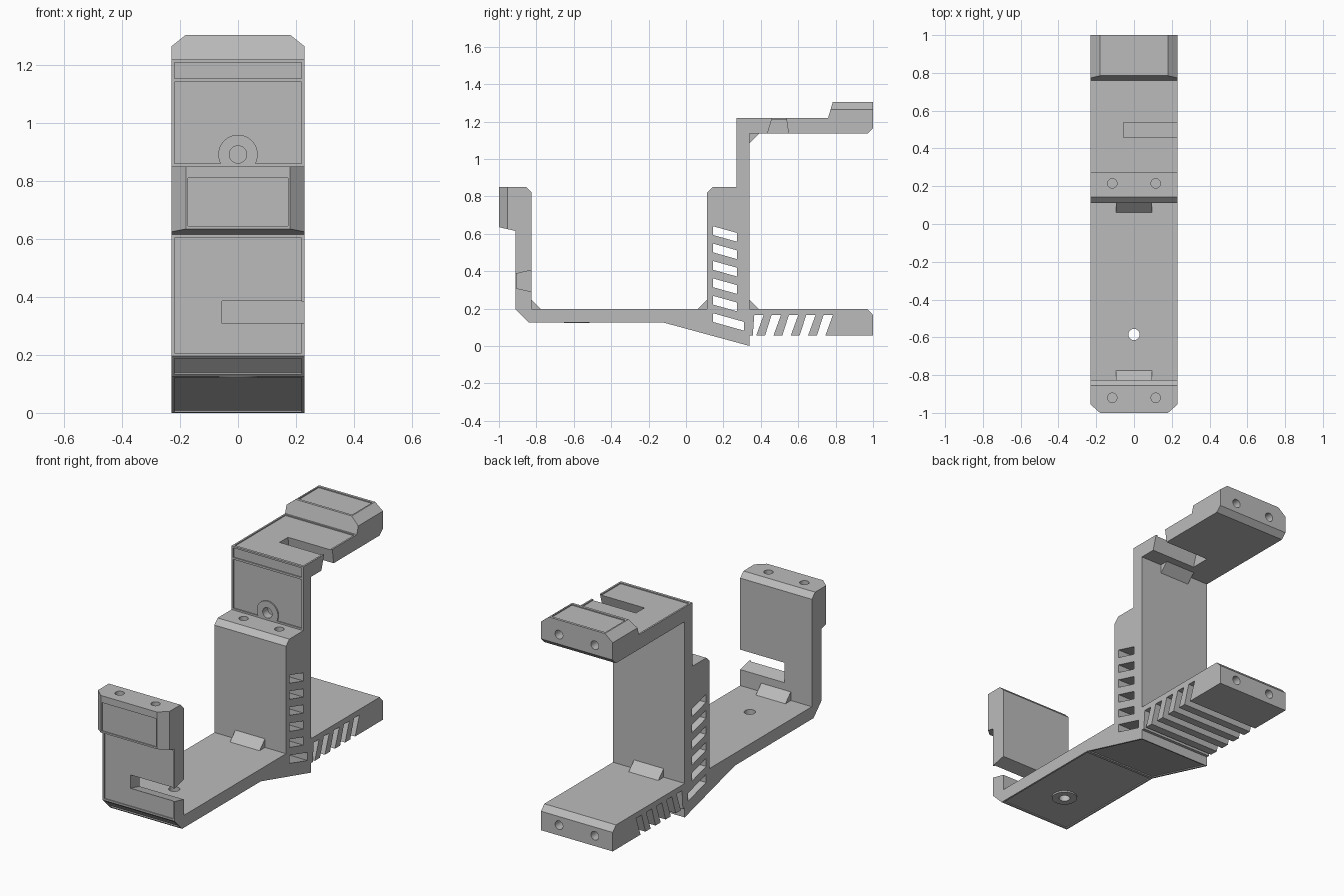
import bpy, bmesh, math
from mathutils import Vector, Matrix

cube = bpy.data.objects.get("Cube")
if cube:
    bpy.data.objects.remove(cube, do_unlink=True)

grey = bpy.data.materials.new("plain_grey")
grey.use_nodes = True
grey.diffuse_color = (0.5, 0.5, 0.5, 1)
grey.node_tree.nodes["Principled BSDF"].inputs["Base Color"].default_value = (0.5, 0.5, 0.5, 1)

W = 0.23  # half width of the bracket


def prism(bm, points, lo, hi, axis="x"):
    """Extrude a 2D outline along an axis."""
    place = {"x": lambda a, b, t: (t, a, b),
             "y": lambda a, b, t: (a, t, b),
             "z": lambda a, b, t: (a, b, t)}[axis]
    ends = [[bm.verts.new(place(a, b, t)) for a, b in points] for t in (lo, hi)]
    faces = [bm.faces.new(e) for e in ends]
    n = len(points)
    for i in range(n):
        j = (i + 1) % n
        faces.append(bm.faces.new((ends[0][i], ends[0][j], ends[1][j], ends[1][i])))
    bmesh.ops.recalc_face_normals(bm, faces=faces)


def panel(bm, p, q, half):
    """Shallow recess on the outer side running from p to q in the side outline."""
    p, q = Vector(p), Vector(q)
    d = (q - p).normalized()
    n = Vector((-d.y, d.x))
    prism(bm, [p + n * 0.03, q + n * 0.03, q - n * 0.006, p - n * 0.006], -half, half)


def rod(bm, centre, radius, length, axis):
    turn = Matrix.Rotation(math.pi / 2, 4, "X") if axis == "y" else Matrix()
    bmesh.ops.create_cone(bm, cap_ends=True, segments=32, radius1=radius, radius2=radius,
                          depth=length, matrix=Matrix.Translation(centre) @ turn)


def gusset(bm, y, z, sy, sz):
    """Corner wedge, slightly embedded in the walls."""
    s, e = 0.05, 0.02
    prism(bm, [(y + sy * s, z), (y, z + sz * s), (y - sy * e, z + sz * s),
               (y - sy * e, z - sz * e), (y + sy * s, z - sz * e)], -0.095, 0.095)


def make(name, bm):
    mesh = bpy.data.meshes.new(name)
    bm.to_mesh(mesh)
    bm.free()
    obj = bpy.data.objects.new(name, mesh)
    bpy.context.collection.objects.link(obj)
    mesh.materials.append(grey)
    return obj


def combine(body, bm, name, operation):
    tool = make(name, bm)
    tool.hide_render = True
    mod = body.modifiers.new(name, "BOOLEAN")
    mod.operation, mod.object, mod.solver = operation, tool, "EXACT"
    mod.use_self = True
    bpy.context.view_layer.objects.active = body
    bpy.ops.object.modifier_apply(modifier=name)
    bpy.data.objects.remove(tool, do_unlink=True)


# Main body from the side outline
bm = bmesh.new()
prism(bm, [(-1, 0.85), (-0.855, 0.85), (-0.825, 0.82), (-0.825, 0.197), (0.112, 0.197),
           (0.112, 0.82), (0.142, 0.85), (0.27, 0.85), (0.27, 1.22), (0.76, 1.22),
           (0.785, 1.305), (1, 1.305), (1, 1.165), (0.97, 1.135), (0.34, 1.135),
           (0.34, 0.197), (0.97, 0.197), (1, 0.165), (1, 0.055), (0.34, 0.055),
           (0.34, 0), (-0.12, 0.125), (-0.84, 0.125), (-0.912, 0.197), (-0.912, 0.615),
           (-1, 0.635)], -W, W)
body = make("bracket_body", bm)

# Chamfered corners of the front and top rear blocks
bm = bmesh.new()
for s in (-1, 1):
    prism(bm, [(s * 0.14, -1.036), (s * 0.26, -0.928), (s * 0.26, -1.036)], 0.6, 0.9, "z")
    prism(bm, [(s * 0.14, 1.337), (s * 0.27, 1.233), (s * 0.27, 1.337)], 0.7, 1.1, "y")
combine(body, bm, "corner_chamfers", "DIFFERENCE")

# Recessed panels on the outer faces
bm = bmesh.new()
panel(bm, (-1, 0.645), (-1, 0.81), 0.173)
panel(bm, (-0.912, 0.207), (-0.912, 0.604), 0.22)
panel(bm, (-0.85, 0.135), (-0.902, 0.187), 0.22)
panel(bm, (-0.13, 0.125), (-0.83, 0.125), 0.22)
panel(bm, (0.33, 0.003), (-0.11, 0.122), 0.22)
panel(bm, (0.27, 0.86), (0.27, 1.143), 0.22)
panel(bm, (0.27, 1.155), (0.27, 1.21), 0.22)
panel(bm, (0.285, 1.22), (0.75, 1.22), 0.22)
panel(bm, (0.8, 1.305), (0.985, 1.305), 0.172)
combine(body, bm, "panel_recesses", "DIFFERENCE")

# Corner wedges and screw bosses
bm = bmesh.new()
gusset(bm, -0.825, 0.197, 1, 1)
gusset(bm, 0.112, 0.197, -1, 1)
gusset(bm, 0.34, 0.197, 1, 1)
gusset(bm, 0.34, 1.135, 1, -1)
rod(bm, (0, -0.585, 0.132), 0.068, 0.02, "z")
rod(bm, (0, 0.279, 0.892), 0.068, 0.02, "y")
combine(body, bm, "wedges_and_bosses", "UNION")

# Slanted vents, cable slots and screw holes
bm = bmesh.new()
for i in range(6):
    z, back = 0.64 - i * 0.093, 0.31 if i == 5 else 0.272
    drop = (back - 0.145) * 0.28
    prism(bm, [(0.145, z), (back, z - drop), (back, z - drop - 0.047), (0.145, z - 0.047)],
          -W - 0.1, W + 0.1)
for i in range(5):
    y = 0.415 + i * 0.0925
    prism(bm, [(max(0.355, y - 0.093), 0.03), (y - 0.049, 0.03), (y, 0.165),
               (max(0.355, y - 0.05), 0.165)], -W - 0.1, W + 0.1)
prism(bm, [(-0.934, 0.315), (-0.934, 0.38), (-0.8, 0.411), (-0.8, 0.284)], -0.055, W + 0.1)
prism(bm, [(0.468, 1.244), (0.532, 1.244), (0.552, 1.11), (0.428, 1.11)], -0.055, W + 0.1)
for x in (-0.115, 0.115):
    rod(bm, (x, -0.92, 0.82), 0.025, 0.12, "z")
    rod(bm, (x, 0.215, 0.82), 0.025, 0.12, "z")
    rod(bm, (x, 0.97, 1.22), 0.025, 0.12, "y")
    rod(bm, (x, 0.97, 0.115), 0.025, 0.12, "y")
rod(bm, (0, -0.585, 0.16), 0.03, 0.2, "z")
rod(bm, (0, 0.28, 0.892), 0.03, 0.07, "y")
combine(body, bm, "openings", "DIFFERENCE")

# Flat faces with smooth hole walls
bpy.ops.object.select_all(action="DESELECT")
body.select_set(True)
bpy.context.view_layer.objects.active = body
bpy.ops.object.shade_smooth_by_angle(angle=math.radians(15))
